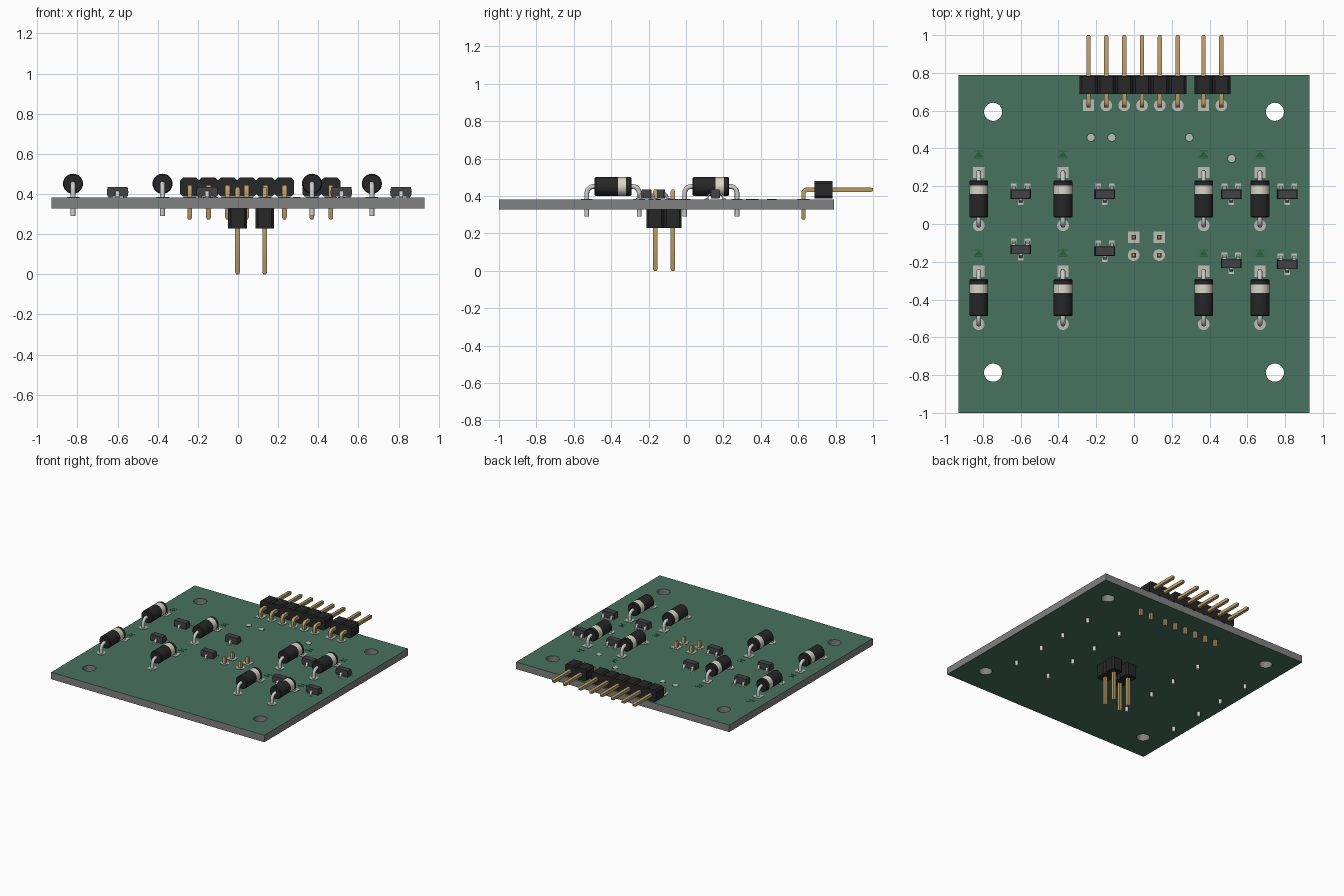
import bpy, bmesh, math
from mathutils import Vector

if "Cube" in bpy.data.objects:
    bpy.data.objects.remove(bpy.data.objects["Cube"])

TOP, BOT, PITCH = 0.382, 0.327, 0.0945


def material(name, r, g, b):
    m = bpy.data.materials.new(name)
    m.diffuse_color = (r, g, b, 1)
    m.use_nodes = True
    m.node_tree.nodes["Principled BSDF"].inputs["Base Color"].default_value = m.diffuse_color
    return m


GREEN = material("green_mask", 0.065, 0.17, 0.115)
DARK = material("dark_green_print", 0.02, 0.11, 0.045)
BLACK = material("black_plastic", 0.02, 0.02, 0.02)
CHARCOAL = material("charcoal_package", 0.055, 0.055, 0.06)
CREAM = material("cream_band", 0.7, 0.68, 0.58)
GOLD = material("gold_pin", 0.5, 0.34, 0.14)
SILVER = material("silver_lead", 0.6, 0.6, 0.58)
PAD = material("tin_pad", 0.52, 0.52, 0.48)


def circle(r, n):
    return [(r * math.cos(2 * math.pi * i / n), r * math.sin(2 * math.pi * i / n)) for i in range(n)]


def rect(w, h):
    return [(-w / 2, -h / 2), (w / 2, -h / 2), (w / 2, h / 2), (-w / 2, h / 2)]


def octagon(w, h, c):
    w, h = w / 2, h / 2
    return [(-w + c, -h), (w - c, -h), (w, -h + c), (w, h - c),
            (w - c, h), (-w + c, h), (-w, h - c), (-w, -h + c)]


def sweep(name, section, path, x, mat, scales=None):
    """Sweep a section along a (y, z) path lying in the plane at x."""
    bm = bmesh.new()
    pts = [Vector(p) for p in path]
    rings = []
    for i, p in enumerate(pts):
        a = (p - pts[i - 1]).normalized() if i else (pts[1] - p).normalized()
        b = (pts[i + 1] - p).normalized() if i < len(pts) - 1 else a
        t = (a + b).normalized()
        s = scales[i] if scales else 1
        k = s / t.dot(a)
        rings.append([bm.verts.new((x + u * s, p.x - t.y * v * k, p.y + t.x * v * k))
                      for u, v in section])
    n = len(section)
    for r0, r1 in zip(rings, rings[1:]):
        for j in range(n):
            bm.faces.new((r0[j], r0[(j + 1) % n], r1[(j + 1) % n], r1[j]))
    bm.faces.new(rings[0])
    bm.faces.new(rings[-1])
    bmesh.ops.recalc_face_normals(bm, faces=bm.faces)
    me = bpy.data.meshes.new(name)
    bm.to_mesh(me)
    bm.free()
    me.materials.append(mat)
    me.shade_smooth()
    me.set_sharp_from_angle(angle=math.radians(32))
    ob = bpy.data.objects.new(name, me)
    bpy.context.collection.objects.link(ob)
    return ob


def plate(name, section, x, y, mat, z0=TOP, z1=TOP + 0.003):
    return sweep(name, section, [(y, z0), (y, z1)], x, mat)


def bend(cy, cz, r, a0, a1, n=5):
    return [(cy + r * math.cos(math.radians(a0 + (a1 - a0) * i / n)),
             cz + r * math.sin(math.radians(a0 + (a1 - a0) * i / n))) for i in range(n + 1)]


def pad(x, y, square):
    plate("pad", rect(0.06, 0.06) if square else circle(0.031, 24), x, y, PAD)


# Board: flat outline with four mounting holes, grey edges and green faces
cu = bpy.data.curves.new("board_outline", 'CURVE')
cu.dimensions, cu.fill_mode = '2D', 'BOTH'
loops = [[(-0.93, -1), (0.93, -1), (0.93, 0.79), (-0.93, 0.79)]]
loops += [[(hx + u, hy + v) for u, v in circle(0.048, 32)]
          for hx in (-0.746, 0.746) for hy in (-0.787, 0.594)]
for loop in loops:
    sp = cu.splines.new('POLY')
    sp.points.add(len(loop) - 1)
    for p, (a, b) in zip(sp.points, loop):
        p.co = (a, b, 0, 1)
    sp.use_cyclic_u = True
cu.extrude = (TOP - BOT) / 2
tmp = bpy.data.objects.new("board_outline", cu)
bpy.context.collection.objects.link(tmp)
mesh = bpy.data.meshes.new_from_object(tmp.evaluated_get(bpy.context.evaluated_depsgraph_get()))
bpy.data.objects.remove(tmp)
board = bpy.data.objects.new("board", mesh)
board.location.z = (TOP + BOT) / 2
bpy.context.collection.objects.link(board)
mesh.materials.clear()
mesh.materials.append(material("grey_edge", 0.22, 0.22, 0.22))
mesh.materials.append(GREEN)
for f in mesh.polygons:
    f.use_smooth = False
    f.material_index = 1 if abs(f.normal.z) > 0.9 else 0


# Diodes: cylinder, band, bent leads, pads and printed arrow
def diode(x, y):
    z, r = 0.451, 0.05
    c = circle(r, 32)
    sweep("diode_body", c, [(y - 0.098, z), (y - 0.092, z), (y + 0.026, z)], x, BLACK, [0.9, 1, 1])
    sweep("diode_band", c, [(y + 0.026, z), (y + 0.07, z)], x, CREAM)
    sweep("diode_end", c, [(y + 0.07, z), (y + 0.092, z), (y + 0.098, z)], x, BLACK, [1, 1, 0.9])
    for s in (-1, 1):
        arc = bend(0.105, z - 0.035, 0.035, 90, 0)
        path = [(0.09, z)] + arc + [(0.14, 0.29)]
        sweep("diode_lead", circle(0.0125, 12), [(y + s * a, b) for a, b in path], x, SILVER)
        pad(x, y + s * 0.14, s > 0)
    ay = y + 0.235
    plate("print_arrow", [(-0.024, 0.012), (0.024, 0.012), (0, -0.016)], x, ay, DARK, TOP, TOP + 0.001)
    for dy in (-0.018, 0.018):
        plate("print_bar", rect(0.046, 0.005), x, ay + dy, DARK, TOP, TOP + 0.001)


for dx in (-0.822, -0.376, 0.369, 0.667):
    for dy in (0.133, -0.39):
        diode(dx, dy)


# Three-leg surface transistors
def transistor(x, y):
    sweep("transistor_body", rect(0.108, 0.05), [(y, 0.387), (y, 0.411), (y, 0.435)], x,
          CHARCOAL, [0.93, 1, 0.92])
    for lx, s in ((-0.036, 1), (0.036, 1), (0, -1)):
        path = [(0.018, 0.411), (0.031, 0.411), (0.036, 0.405), (0.038, 0.391), (0.042, 0.386), (0.054, 0.386)]
        sweep("transistor_leg", rect(0.019, 0.007), [(y + s * a, b) for a, b in path], x + lx, SILVER)
        plate("transistor_pad", rect(0.03, 0.024), x + lx, y + s * 0.045, PAD, TOP, TOP + 0.001)


for tx, ty in ((-0.6, 0.157), (-0.6, -0.135), (-0.154, 0.157), (-0.154, -0.144),
               (0.515, 0.157), (0.515, -0.209), (0.812, 0.157), (0.812, -0.214)):
    transistor(tx, ty)


# Right-angle edge headers
def edge_header(x0, count):
    for i in range(count):
        x = x0 + i * PITCH
        sweep("edge_header_block", octagon(PITCH, 0.094, 0.013), [(0.688, 0.434), (0.783, 0.434)], x, BLACK)
        path = [(0.628, 0.274), (0.628, 0.283)] + bend(0.648, 0.414, 0.02, 180, 90) + [(0.99, 0.434), (1.0, 0.434)]
        sweep("edge_header_pin", rect(0.0235, 0.0235), path, x, GOLD, [0.6] + [1] * (len(path) - 2) + [0.6])
        pad(x, 0.628, i == 0)


edge_header(-0.241, 6)
edge_header(0.368, 2)

# Downward headers under the board
for hx in (-0.002, 0.133):
    for i, hy in enumerate((-0.07, -0.07 - PITCH)):
        plate("lower_header_block", octagon(0.094, PITCH, 0.013), hx, hy, BLACK, 0.229, BOT)
        sweep("lower_header_pin", rect(0.0235, 0.0235),
              [(hy, 0), (hy, 0.01), (hy, 0.424), (hy, 0.434)], hx, GOLD, [0.6, 1, 1, 0.6])
        pad(hx, hy, i == 0)

# Vias
for vx, vy in ((-0.228, 0.458), (-0.118, 0.458), (0.293, 0.458), (0.517, 0.346)):
    plate("via_ring", circle(0.025, 20), vx, vy, DARK, TOP, TOP + 0.001)
    plate("via", circle(0.019, 20), vx, vy, PAD, TOP, TOP + 0.002)
